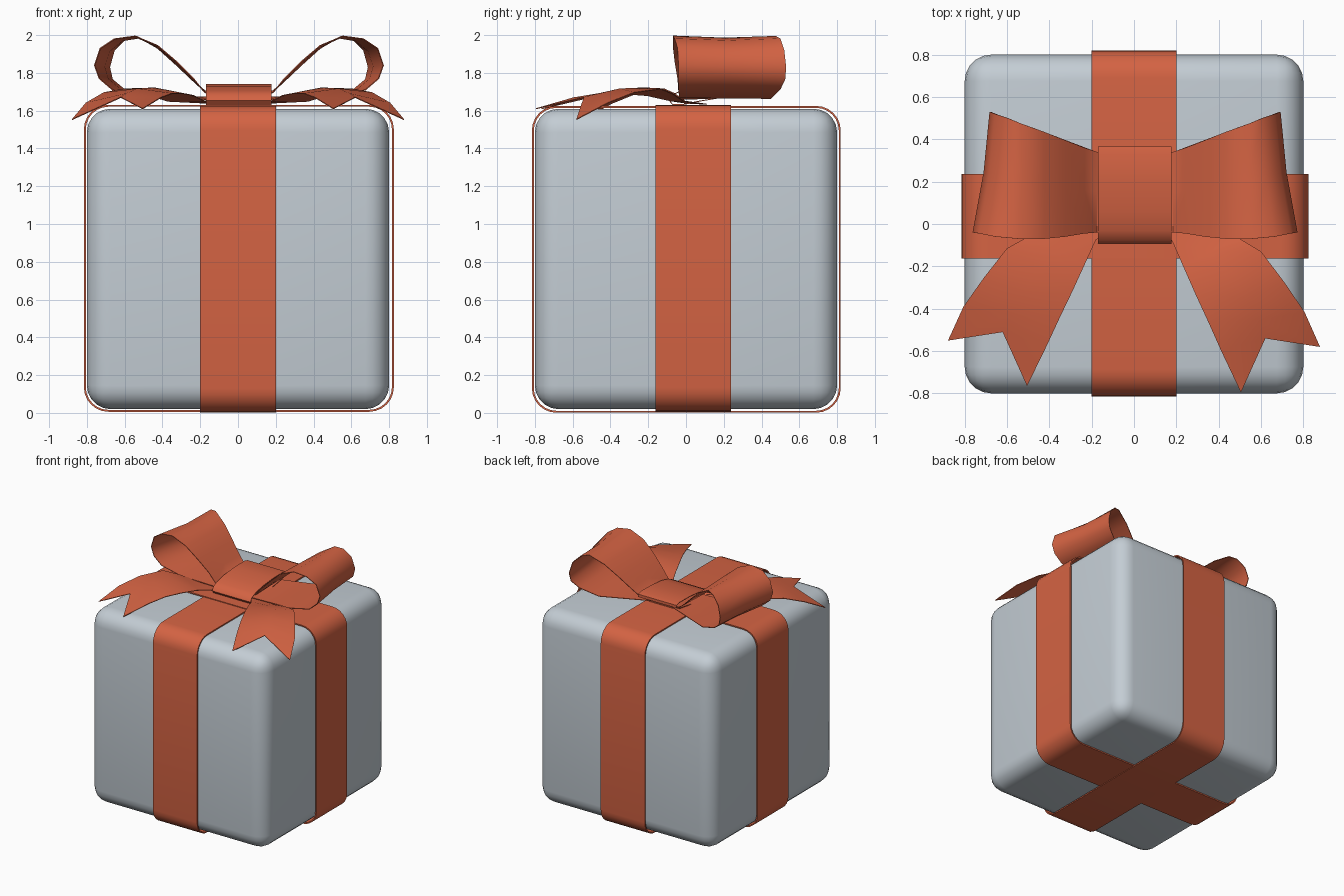
import bpy, bmesh, math

if "Cube" in bpy.data.objects:
    bpy.data.objects.remove(bpy.data.objects["Cube"])


def material(name, rgb):
    m = bpy.data.materials.new(name)
    m.diffuse_color = (*rgb, 1)
    m.use_nodes = True
    m.node_tree.nodes["Principled BSDF"].inputs["Base Color"].default_value = m.diffuse_color
    return m


GREY = material("pale_grey_paper", (0.55, 0.61, 0.66))
ORANGE = material("orange_ribbon", (0.66, 0.125, 0.056))


def finish(name, bm, mat, thick=0, bevel=0):
    bmesh.ops.recalc_face_normals(bm, faces=bm.faces[:])
    me = bpy.data.meshes.new(name)
    bm.to_mesh(me)
    bm.free()
    ob = bpy.data.objects.new(name, me)
    bpy.context.collection.objects.link(ob)
    me.materials.append(mat)
    bpy.ops.object.select_all(action='DESELECT')
    ob.select_set(True)
    bpy.context.view_layer.objects.active = ob
    if thick:
        mod = ob.modifiers.new("cloth", 'SOLIDIFY')
        mod.thickness = thick
        mod.offset = 0
        bpy.ops.object.modifier_apply(modifier=mod.name)
    if bevel:
        mod = ob.modifiers.new("round", 'BEVEL')
        mod.width = bevel
        mod.segments = 5
        bpy.ops.object.modifier_apply(modifier=mod.name)
    bpy.ops.object.shade_smooth_by_angle(angle=math.radians(40))
    return ob


def sheet(name, rows, closed=False, thick=0.005):
    """Cloth surface skinned through rows of points."""
    bm = bmesh.new()
    vs = [[bm.verts.new(p) for p in r] for r in rows]
    n = len(vs)
    for i in range(n if closed else n - 1):
        a, b = vs[i], vs[(i + 1) % n]
        for j in range(len(a) - 1):
            bm.faces.new((a[j], a[j + 1], b[j + 1], b[j]))
    return finish(name, bm, ORANGE, thick)


def rounded_rect(u0, u1, z0, z1, r, seg=6):
    pts = []
    for k, (u, z) in enumerate([(u1 - r, z1 - r), (u0 + r, z1 - r),
                                (u0 + r, z0 + r), (u1 - r, z0 + r)]):
        for i in range(seg + 1):
            a = math.pi / 2 * (k + i / seg)
            pts.append((u + r * math.cos(a), z + r * math.sin(a)))
    return pts


# Rounded box
bm = bmesh.new()
bmesh.ops.create_cube(bm, size=1)
for v in bm.verts:
    v.co = (v.co.x * 1.6, v.co.y * 1.6, 0.815 + v.co.z * 1.59)
finish("gift_box", bm, GREY, bevel=0.125)

# Two ribbons wrapped round the box
sheet("ribbon_front_to_back",
      [((-0.2, u, z), (0.2, u, z))
       for u, z in rounded_rect(-0.811, 0.814, 0.006, 1.62, 0.125)], True, 0.01)
sheet("ribbon_side_to_side",
      [((u, -0.162, z), (u, 0.237, z))
       for u, z in rounded_rect(-0.811, 0.82, 0.011, 1.626, 0.125)], True, 0.01)

# Knot band, tilted up towards the back
knot = [(-0.09, 1.655), (-0.075, 1.682), (-0.03, 1.703), (0.06, 1.725),
        (0.2, 1.738), (0.33, 1.739), (0.365, 1.73), (0.365, 1.71),
        (0.33, 1.692), (0.2, 1.672), (0.08, 1.652), (-0.02, 1.632), (-0.07, 1.632)]
sheet("bow_knot", [((-0.17, y, z), (0.178, y, z)) for y, z in knot], True)

# Loop edges as (x, y, z): front edge is wider, back edge flares backwards
front = [(0.05, -0.03, 1.675), (0.18, -0.04, 1.695), (0.24, -0.045, 1.77),
         (0.33, -0.06, 1.86), (0.43, -0.07, 1.945), (0.55, -0.07, 1.995),
         (0.66, -0.06, 1.98), (0.735, -0.045, 1.93), (0.765, -0.04, 1.84),
         (0.74, -0.04, 1.77), (0.67, -0.04, 1.71), (0.5, -0.035, 1.67),
         (0.18, -0.03, 1.66), (0.05, -0.03, 1.66)]
back = [(0.05, 0.3, 1.69), (0.18, 0.34, 1.705), (0.24, 0.36, 1.755),
        (0.33, 0.395, 1.84), (0.43, 0.435, 1.93), (0.54, 0.475, 1.993),
        (0.6, 0.5, 1.98), (0.66, 0.52, 1.92), (0.685, 0.53, 1.83),
        (0.67, 0.525, 1.765), (0.61, 0.5, 1.715), (0.47, 0.45, 1.665),
        (0.18, 0.34, 1.672), (0.05, 0.3, 1.68)]

# Tail rows from the knot to the swallow-tail end: inner, middle, outer
tail = [[(0.05, 0.0, 1.64), (0.05, 0.06, 1.637), (0.05, 0.11, 1.634)],
        [(0.18, -0.08, 1.652), (0.27, -0.04, 1.65), (0.37, -0.01, 1.65)],
        [(0.235, -0.205, 1.68), (0.36, -0.13, 1.69), (0.5, -0.07, 1.69)],
        [(0.29, -0.33, 1.69), (0.44, -0.23, 1.72), (0.6, -0.13, 1.715)],
        [(0.35, -0.46, 1.69), (0.53, -0.35, 1.715), (0.71, -0.275, 1.695)],
        [(0.41, -0.595, 1.668), (0.59, -0.455, 1.69), (0.805, -0.415, 1.64)],
        [(0.505, -0.795, 1.61), (0.62, -0.54, 1.67), (0.878, -0.58, 1.553)]]

for s, side in ((-1, "left"), (1, "right")):
    rows = []
    for i, (f, b) in enumerate(zip(front, back)):
        m = [(p + q) / 2 for p, q in zip(f, b)]
        if 4 < i < 11:  # slight waist in the outer part of the loop
            m[0] -= 0.012
            m[2] -= 0.01 if i < 8 else 0
        rows.append([(0.005 + s * x, y, z) for x, y, z in (f, m, b)])
    sheet("bow_loop_" + side, rows)
    lift = 0.005 if s < 0 else 0  # the left tail swings a little outwards
    sheet("bow_tail_" + side,
          [[(s * x, y + lift * i, z) for x, y, z in r] for i, r in enumerate(tail)])
